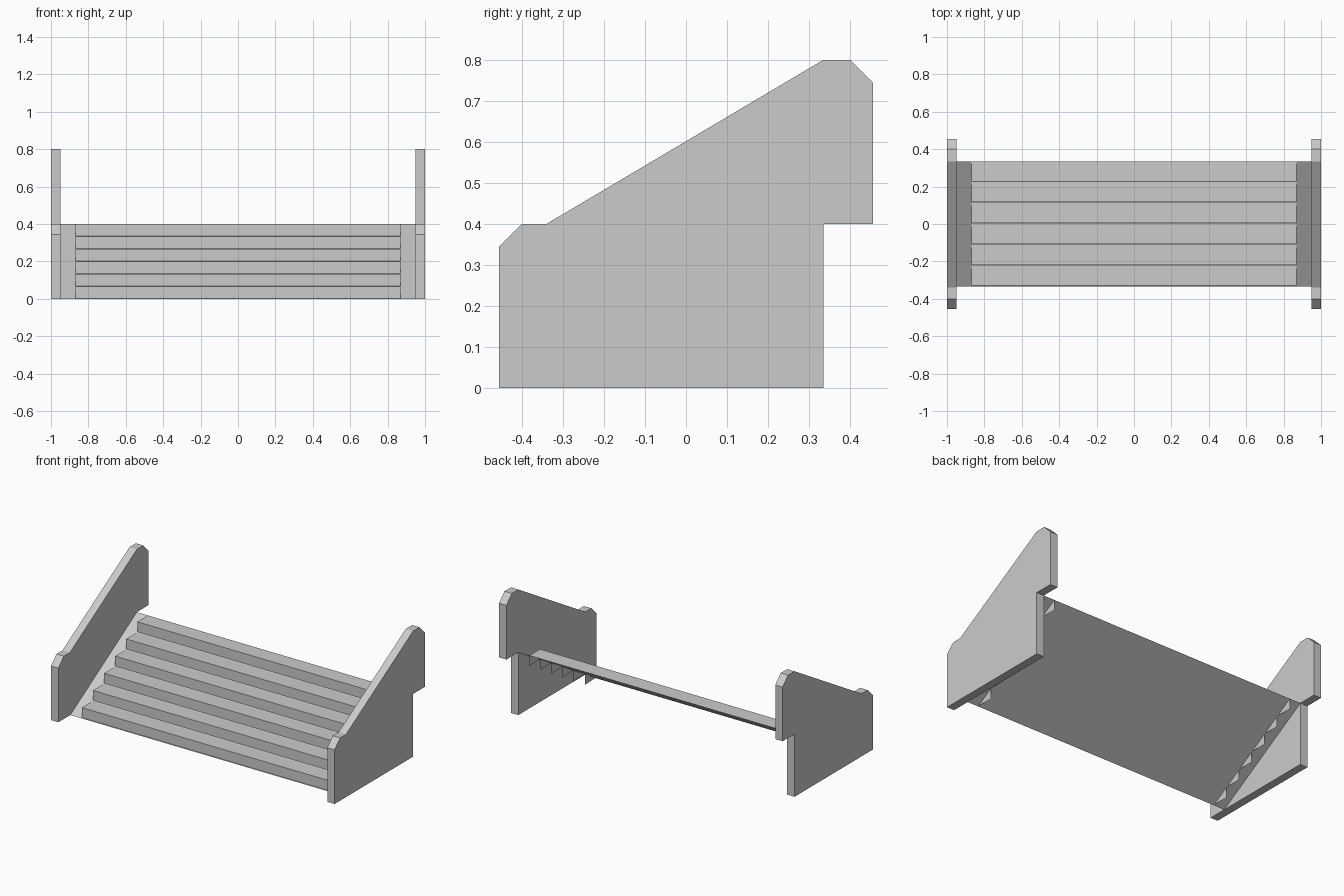
import bpy

cube = bpy.data.objects.get("Cube")
if cube:
    bpy.data.objects.remove(cube, do_unlink=True)

grey = bpy.data.materials.new("plain_grey")
grey.use_nodes = True
colour = (0.6, 0.6, 0.6, 1)
grey.diffuse_color = colour
grey.node_tree.nodes["Principled BSDF"].inputs["Base Color"].default_value = colour


def make_object(name, verts, faces):
    mesh = bpy.data.meshes.new(name)
    mesh.from_pydata(verts, [], faces)
    mesh.materials.append(grey)
    obj = bpy.data.objects.new(name, mesh)
    bpy.context.collection.objects.link(obj)
    return obj


def extrude_profile(name, profile, x0, x1):
    """Solid made by sweeping a counter-clockwise (y, z) profile along x."""
    n = len(profile)
    verts = [(x, y, z) for x in (x0, x1) for y, z in profile]
    faces = [tuple(reversed(range(n))), tuple(range(n, 2 * n))]
    for i in range(n):
        j = (i + 1) % n
        faces.append((i, j, n + j, n + i))
    return make_object(name, verts, faces)


HALF_RUN, RISE, STEPS = 0.335, 0.4, 6
INNER, OUTER, STEP_X = 0.948, 1.0, 0.87

# Side walls with a sloping top, clipped corners and an overhanging back
wall = [(-0.455, 0), (HALF_RUN, 0), (HALF_RUN, RISE), (0.455, RISE),
        (0.455, 0.745), (0.4, 0.8), (HALF_RUN, 0.8), (-0.34, RISE),
        (-0.4, RISE), (-0.455, 0.345)]
extrude_profile("left_wall", wall, INNER, OUTER)
extrude_profile("right_wall", wall, -OUTER, -INNER)

# Thin ramp sheet between the walls
make_object("ramp",
            [(-INNER, -HALF_RUN, 0), (INNER, -HALF_RUN, 0),
             (INNER, HALF_RUN, RISE), (-INNER, HALF_RUN, RISE)],
            [(0, 1, 2, 3)])

# Steps: riser, tread and square end plates that hang below the ramp
depth, height, lip = 2 * HALF_RUN / STEPS, RISE / STEPS, 0.005
for k in range(STEPS):
    front = -HALF_RUN + k * depth + lip
    back = -HALF_RUN + (k + 1) * depth
    low, top = k * height, (k + 1) * height
    foot = low + lip * height / depth
    verts = []
    for x in (-STEP_X, STEP_X):
        verts += [(x, front, foot), (x, front, top), (x, back, top), (x, back, low)]
    make_object(f"step_{k + 1}", verts,
                [(0, 4, 5, 1), (1, 5, 6, 2), (0, 1, 2, 3), (7, 6, 5, 4)])
